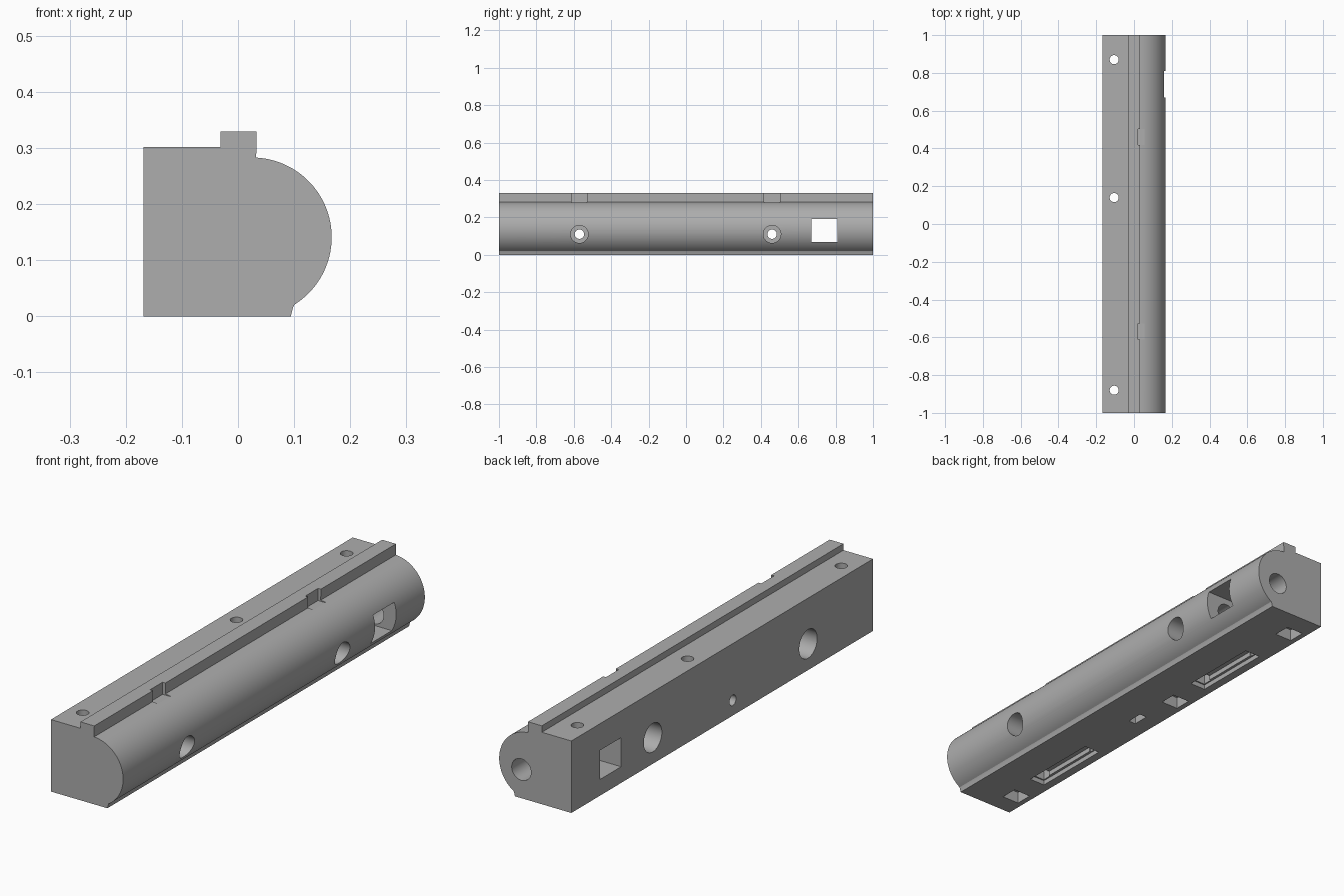
import bpy, bmesh, math
from mathutils import Matrix, Vector

cube = bpy.data.objects.get("Cube")
if cube:
    bpy.data.objects.remove(cube, do_unlink=True)

grey = bpy.data.materials.new("plain grey")
grey.use_nodes = True
grey.diffuse_color = (0.42, 0.42, 0.42, 1)
grey.node_tree.nodes["Principled BSDF"].inputs["Base Color"].default_value = grey.diffuse_color


def make_object(name, bm):
    mesh = bpy.data.meshes.new(name)
    bmesh.ops.recalc_face_normals(bm, faces=bm.faces)
    bm.to_mesh(mesh)
    bm.free()
    mesh.materials.append(grey)
    obj = bpy.data.objects.new(name, mesh)
    bpy.context.collection.objects.link(obj)
    return obj


# Bar: D-shaped section with a raised rib, extruded lengthwise
profile = [(-0.168, 0), (0.094, 0), (0.098, 0.016)]
start, end, steps = math.radians(-58), math.radians(87), 40
for i in range(steps + 1):
    a = start + (end - start) * i / steps
    profile.append((0.025 + 0.142 * math.cos(a), 0.141 + 0.142 * math.sin(a)))
profile += [(0.033, 0.329), (-0.031, 0.329), (-0.031, 0.302), (-0.168, 0.302)]
bm = bmesh.new()
face = bm.faces.new([bm.verts.new((x, -1, z)) for x, z in profile])
sweep = bmesh.ops.extrude_face_region(bm, geom=[face])
bmesh.ops.translate(bm, vec=(0, 2, 0), verts=[v for v in sweep["geom"] if isinstance(v, bmesh.types.BMVert)])
bar = make_object("bar", bm)

cutters = []


def cut_box(name, low, high):
    low, high = Vector(low), Vector(high)
    bm = bmesh.new()
    bmesh.ops.create_cube(bm, size=1)
    bmesh.ops.scale(bm, vec=high - low, verts=bm.verts)
    bmesh.ops.translate(bm, vec=(low + high) / 2, verts=bm.verts)
    cutters.append(make_object(name, bm))


def cut_round(name, low, high, radius):
    low, high = Vector(low), Vector(high)
    axis = high - low
    turn = axis.to_track_quat("Z", "Y").to_matrix().to_4x4()
    bm = bmesh.new()
    bmesh.ops.create_cone(bm, cap_ends=True, segments=40, radius1=radius, radius2=radius,
                          depth=axis.length, matrix=Matrix.Translation((low + high) / 2) @ turn)
    cutters.append(make_object(name, bm))


# Cross bolts: through hole, counterbores, rib notch and underside slot
for y in (-0.57, 0.46):
    cut_round("bolt_hole", (-0.3, y, 0.11), (0.3, y, 0.11), 0.025)
    cut_round("round_side_counterbore", (0.06, y, 0.11), (0.3, y, 0.11), 0.047)
    cut_round("flat_side_counterbore", (-0.3, y, 0.11), (-0.06, y, 0.11), 0.06)
    cut_box("rib_notch", (0.02, y - 0.042, 0.278), (0.056, y + 0.042, 0.4))
    mid = y + 0.012
    cut_box("slot", (-0.131, mid - 0.176, -0.1), (-0.058, mid + 0.176, 0.02))
    cut_box("slot_core", (-0.12, mid - 0.14, -0.1), (-0.07, mid + 0.14, 0.04))
    for side in (-1, 1):
        end_y = mid + side * 0.15
        cut_box("slot_end", (-0.125, end_y - 0.02, -0.1), (-0.064, end_y + 0.02, 0.06))

# Vertical screws with square nut pockets underneath
for y in (-0.88, 0.14, 0.87):
    cut_round("screw_hole", (-0.105, y, -0.1), (-0.105, y, 0.4), 0.024)
    cut_box("nut_pocket", (-0.145, y - 0.037, -0.1), (-0.065, y + 0.037, 0.05))

# Small side screw and its nut slot
cut_round("side_screw_hole", (-0.3, -0.07, 0.064), (-0.03, -0.07, 0.064), 0.022)
cut_box("side_nut_slot", (-0.095, -0.105, -0.1), (-0.061, -0.034, 0.1))

# Side window and lengthwise bore from the back end
cut_box("window", (-0.3, 0.67, 0.068), (0.3, 0.81, 0.19))
cut_round("end_bore", (0.064, 0.6, 0.12), (0.064, 1.2, 0.12), 0.045)

# Carve the bar, then drop the cutters
bpy.context.view_layer.objects.active = bar
for cutter in cutters:
    mod = bar.modifiers.new(cutter.name, "BOOLEAN")
    mod.operation = "DIFFERENCE"
    mod.solver = "EXACT"
    mod.object = cutter
    bpy.ops.object.modifier_apply(modifier=mod.name)
    bpy.data.objects.remove(cutter, do_unlink=True)

bpy.ops.object.select_all(action="DESELECT")
bar.select_set(True)
bpy.ops.object.shade_smooth_by_angle(angle=math.radians(25))
